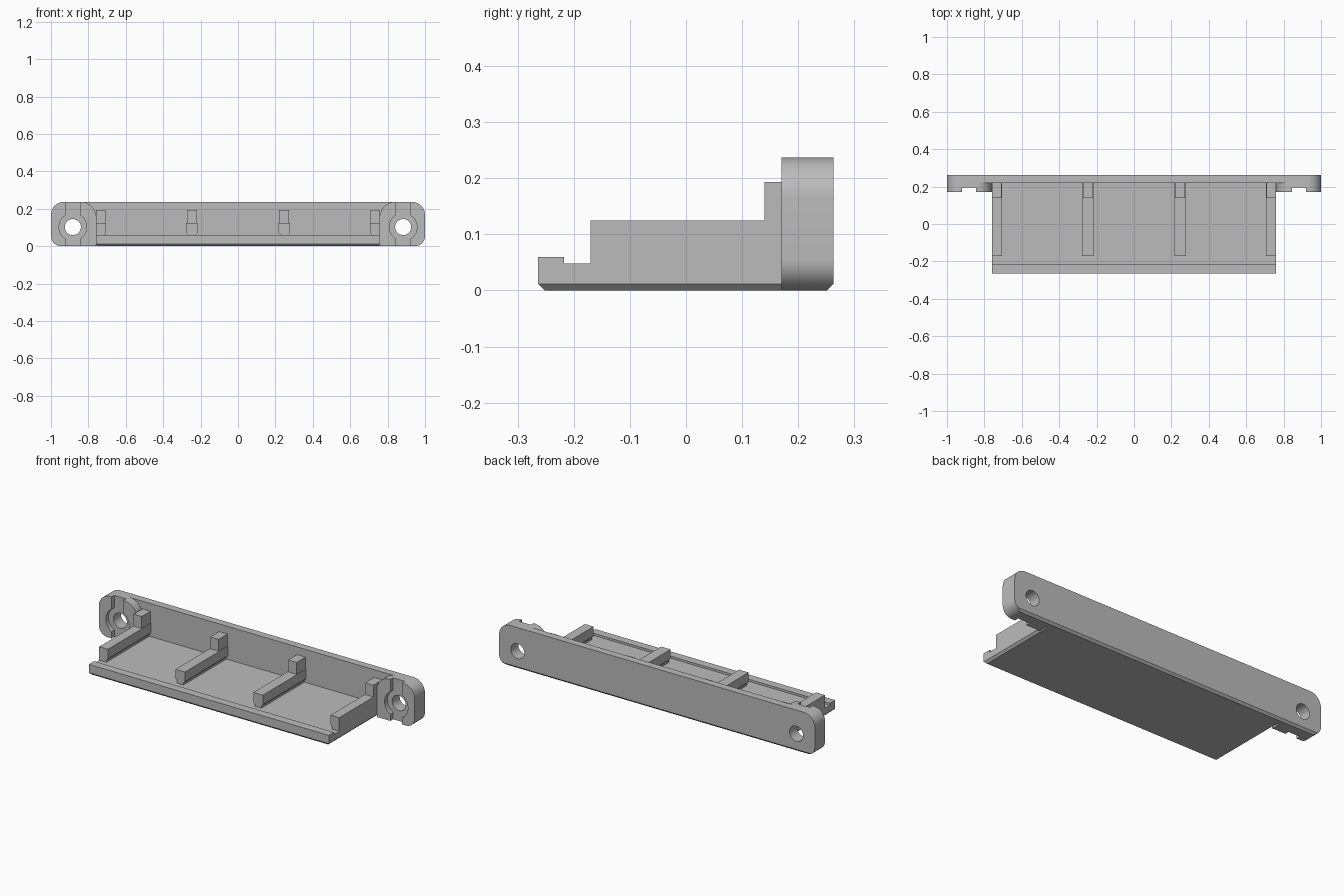
import bpy, bmesh
from math import sin, cos, pi, radians
from mathutils import Vector

if "Cube" in bpy.data.objects:
    bpy.data.objects.remove(bpy.data.objects["Cube"], do_unlink=True)

grey = bpy.data.materials.new("plain grey")
grey.use_nodes = True
colour = (0.5, 0.5, 0.5, 1)
grey.diffuse_color = colour
grey.node_tree.nodes["Principled BSDF"].inputs["Base Color"].default_value = colour

HALF, EAR_IN = 1.0, 0.76
FRONT, EAR_Y, WALL_Y, BACK = -0.264, 0.17, 0.22, 0.263
TOP, FLOOR, LIP, BEVEL = 0.237, 0.048, 0.06, 0.012
BOLT_X, BOLT_Z = 0.883, 0.102


def arc(cx, cz, r, start, end, steps=12):
    angles = [radians(start + (end - start) * i / steps) for i in range(steps + 1)]
    return [(cx + r * cos(a), cz + r * sin(a)) for a in angles]


def prism(name, points, axis, a, b, bevel_rule=None):
    """Extrude a profile along x (points are y, z) or along y (points are x, z)."""
    def place(p, t):
        return Vector((t, *p)) if axis == "x" else Vector((p[0], t, p[1]))
    bm = bmesh.new()
    face = bm.faces.new([bm.verts.new(place(p, a)) for p in points])
    step = place((0, 0), b - a)
    new = bmesh.ops.extrude_face_region(bm, geom=[face], use_keep_orig=True)["geom"]
    bmesh.ops.translate(bm, vec=step, verts=[v for v in new if isinstance(v, bmesh.types.BMVert)])
    bmesh.ops.recalc_face_normals(bm, faces=bm.faces)
    if bevel_rule:
        edges = [e for e in bm.edges if bevel_rule(e)]
        bmesh.ops.bevel(bm, geom=edges, offset=BEVEL, segments=1, affect="EDGES")
    mesh = bpy.data.meshes.new(name)
    bm.to_mesh(mesh)
    bm.free()
    mesh.materials.append(grey)
    obj = bpy.data.objects.new(name, mesh)
    bpy.context.collection.objects.link(obj)
    return obj


def box_profile(x0, x1, z0, z1):
    return [(x0, z0), (x1, z0), (x1, z1), (x0, z1)]


def cut(target, cutter):
    cutter.hide_render = True
    mod = target.modifiers.new("cut", "BOOLEAN")
    mod.operation, mod.solver, mod.object = "DIFFERENCE", "EXACT", cutter
    bpy.context.view_layer.objects.active = target
    bpy.ops.object.modifier_apply(modifier=mod.name)
    bpy.data.objects.remove(cutter, do_unlink=True)


# Back plate with rounded ends, as thick as the ears
R, r = 0.07, 0.055
outline = (arc(HALF - r, r, r, -90, 0) + arc(HALF - R, TOP - R, R, 0, 90)
           + arc(R - HALF, TOP - R, R, 90, 180) + arc(r - HALF, r, r, 180, 270))
plate = prism("back_plate", outline, "y", EAR_Y, BACK)

# Thin the wall between the two ears, leaving rounded inner ear corners
q = 0.08
right_edge = [(EAR_IN, -0.1)] + arc(EAR_IN + q, TOP - q, q, 180, 90) + [(EAR_IN + q, TOP + 0.1)]
left_edge = [(-x, z) for x, z in reversed(right_edge)]
cut(plate, prism("wall_cutter", right_edge + left_edge, "y", EAR_Y - 0.1, WALL_Y))

# Bolt holes, round recesses and vertical slots in the ears
for side in (-1, 1):
    x = side * BOLT_X
    cut(plate, prism("slot_cutter", box_profile(x - 0.037, x + 0.037, -0.1, TOP + 0.1),
                     "y", EAR_Y - 0.1, 0.195))
    for radius, depth in ((0.074, 0.195), (0.043, BACK + 0.1)):
        circle = arc(x, BOLT_Z, radius, 0, 360, 48)[:-1]
        cut(plate, prism("round_cutter", circle, "y", EAR_Y - 0.1, depth))

# Chamfer along the lower back edge
wedge = [(BACK - 2 * BEVEL, -BEVEL), (BACK + BEVEL, -BEVEL), (BACK + BEVEL, 2 * BEVEL)]
cut(plate, prism("chamfer_cutter", wedge, "x", -1.1, 1.1))


# Floor with a raised front lip and chamfered lower edges
def lower_outer_edge(e):
    low = all(v.co.z < 0.001 for v in e.verts)
    return low and not all(v.co.y > WALL_Y - 0.001 for v in e.verts)


floor_profile = [(FRONT, 0), (WALL_Y, 0), (WALL_Y, FLOOR), (-0.217, FLOOR),
                 (-0.217, LIP), (FRONT, LIP)]
floor = prism("floor", floor_profile, "x", -EAR_IN, EAR_IN, lower_outer_edge)

# Ribs with a narrower foot and a tall post against the wall
parts = [plate, floor]
for i, (x0, x1) in enumerate(((-0.76, -0.705), (-0.277, -0.217), (0.217, 0.277), (0.705, 0.76))):
    inset0 = 0 if i == 0 else 0.01
    inset1 = 0 if i == 3 else 0.01
    section = [(x0 + inset0, FLOOR), (x1 - inset1, FLOOR), (x1 - inset1, 0.06),
               (x1, 0.07), (x1, 0.125), (x0, 0.125), (x0, 0.07), (x0 + inset0, 0.06)]
    parts.append(prism(f"rib_{i + 1}", section, "y", -0.17, WALL_Y))
    parts.append(prism(f"rib_post_{i + 1}", box_profile(x0 + inset0 / 3, x1 - inset1 / 3, 0.125, 0.193),
                       "y", 0.14, WALL_Y))

# Smooth the rounded surfaces, keep the edges sharp
bpy.ops.object.select_all(action="DESELECT")
for obj in parts:
    obj.select_set(True)
bpy.context.view_layer.objects.active = plate
bpy.ops.object.shade_smooth_by_angle(angle=radians(30))
